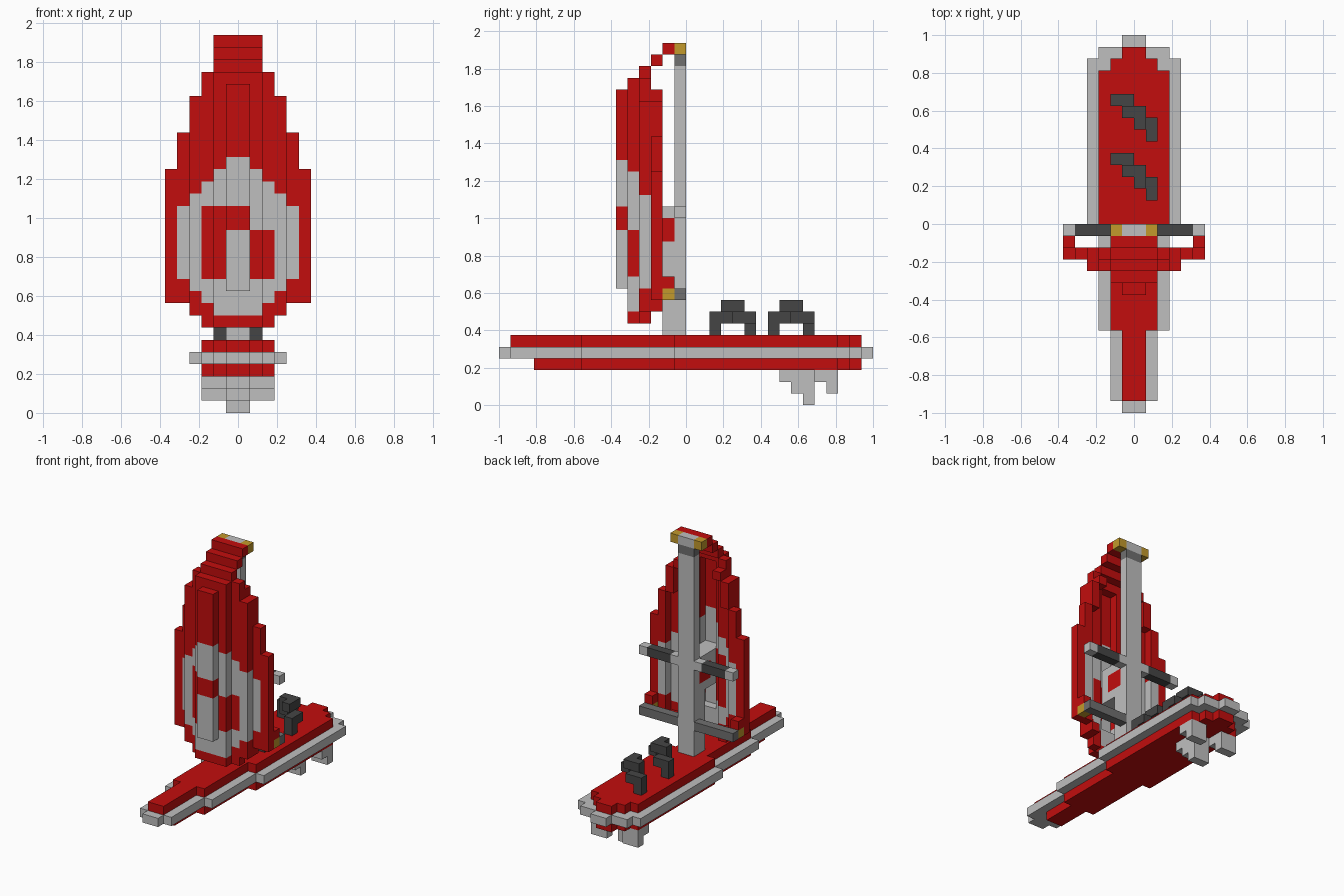
import bpy, bmesh
from mathutils import Vector

if "Cube" in bpy.data.objects:
    bpy.data.objects.remove(bpy.data.objects["Cube"], do_unlink=True)

U = 0.0625  # edge of one block


def material(name, rgb):
    m = bpy.data.materials.new(name)
    m.diffuse_color = (*rgb, 1)
    m.use_nodes = True
    m.node_tree.nodes["Principled BSDF"].inputs["Base Color"].default_value = (*rgb, 1)
    return m


RED, LIGHT, MID, DARK, GOLD = range(5)
MATS = [material("red", (0.54, 0.004, 0.004)),
        material("light grey", (0.52, 0.52, 0.52)),
        material("mid grey", (0.16, 0.16, 0.16)),
        material("dark grey", (0.06, 0.06, 0.06)),
        material("gold", (0.54, 0.32, 0.025))]


def part(name, boxes, colour, mirror=False):
    """Union of block boxes (x0, x1, y0, y1, z0, z1); colour is an index or a rule on the cell."""
    cells = set()
    for x0, x1, y0, y1, z0, z1 in boxes:
        for x in range(x0, x1):
            for y in range(y0, y1):
                for z in range(z0, z1):
                    cells.add((x, y, z))
                    if mirror:
                        cells.add((-1 - x, y, z))
    bm = bmesh.new()
    for c in sorted(cells):
        for axis in range(3):
            for side in (0, 1):
                n = list(c)
                n[axis] += 2 * side - 1
                if tuple(n) in cells:
                    continue
                a, b = (axis + 1) % 3, (axis + 2) % 3
                ring = [(0, 0), (1, 0), (1, 1), (0, 1)]
                if not side:
                    ring.reverse()
                verts = []
                for i, j in ring:
                    p = Vector(c)
                    p[axis] += side
                    p[a] += i
                    p[b] += j
                    verts.append(bm.verts.new(p * U))
                face = bm.faces.new(verts)
                face.material_index = colour(*c) if callable(colour) else colour
    bmesh.ops.remove_doubles(bm, verts=bm.verts, dist=1e-4)
    bmesh.ops.dissolve_limit(bm, angle_limit=0.01, verts=bm.verts, edges=bm.edges,
                             delimit={'MATERIAL'})
    me = bpy.data.meshes.new(name)
    bm.to_mesh(me)
    bm.free()
    for m in MATS:
        me.materials.append(m)
    ob = bpy.data.objects.new(name, me)
    bpy.context.collection.objects.link(ob)
    return ob


def slab(rows, z):
    """Board layer from (half width, y0, y1) rows."""
    return [(-w, w, y0, y1, z, z + 1) for w, y0, y1 in rows]


# Board: red deck, grey rail, red hull
part("board_rail", slab([(1, -16, -15), (2, -15, -9), (3, -9, -1), (4, -1, 14),
                         (3, 14, 15), (1, 15, 16)], 4), LIGHT)
tail = [(2, -9, -1), (3, -1, 13), (2, 13, 14), (1, 14, 15)]
part("board_deck", slab([(1, -15, -9)] + tail, 5), RED)
part("board_hull", slab([(1, -13, -9)] + tail, 3), RED)

# Fins
part("centre_fin", [(-1, 1, 8, 11, 2, 3), (-1, 1, 9, 11, 1, 2), (-1, 1, 10, 11, 0, 1)], LIGHT)
part("side_fins", [(1, 3, 11, 13, 2, 3), (1, 3, 12, 13, 1, 2)], LIGHT, True)

# Diagonal foot straps
for name, y in (("front_foot_strap", 2), ("rear_foot_strap", 7)):
    part(name, [(1, 2, y, y + 1, 6, 8), (1, 2, y + 1, y + 2, 7, 8),
                (0, 1, y + 1, y + 2, 8, 9), (-1, 1, y + 2, y + 3, 8, 9),
                (-1, 0, y + 2, y + 3, 7, 8), (-2, 0, y + 3, y + 4, 7, 8),
                (-2, -1, y + 3, y + 4, 6, 7)], DARK)


# Mast with thick foot, sail bracket and gold tipped head
def mast_colour(x, y, z):
    if z == 30 and x in (-2, 1):
        return GOLD
    if z == 29:
        return MID
    if -3 <= y < -1 and 14 <= z < 16:
        return RED
    return LIGHT


part("mast", [(-1, 1, -1, 0, 6, 31), (-2, 2, -1, 0, 30, 31), (-1, 1, -2, 0, 6, 17),
              (-1, 1, -3, -1, 14, 17), (-1, 1, -5, -2, 13, 17)], mast_colour)

# Booms
part("upper_boom", [(1, 6, -1, 0, 16, 17)],
     lambda x, y, z: DARK if 2 <= max(x, -1 - x) < 5 else LIGHT, True)
part("lower_boom", [(1, 6, -1, 0, 9, 10)], MID, True)
part("boom_clips", [(5, 6, -2, -1, 9, 11)],
     lambda x, y, z: GOLD if z == 9 else RED, True)


# Sail: stepped shell with a grey emblem ring and red inner patches
RING = [(8, 21), (8, 20), (9, 19), (10, 18), (11, 17)]  # grey z range per column from the centre


def sail_colour(x, y, z):
    c = max(x, -1 - x)
    if c >= len(RING) or not RING[c][0] <= z < RING[c][1]:
        return RED
    if -3 <= x < 1 and 15 <= z < 17:
        return RED
    if c in (1, 2) and 11 <= z < (17 if x < 0 else 15):
        return RED
    return LIGHT


part("sail", [
    (0, 1, -6, -5, 10, 27),                            # centre rib
    (0, 1, -5, -4, 7, 10), (0, 1, -5, -4, 27, 28),     # rib ends
    (1, 2, -5, -4, 7, 28),
    (2, 3, -4, -3, 7, 28), (3, 4, -4, -3, 8, 26),
    (2, 3, -3, -2, 26, 27), (3, 4, -3, -2, 23, 26), (3, 4, -3, -2, 8, 9),  # rim
    (4, 5, -3, -2, 9, 23), (5, 6, -3, -2, 9, 20),
    (0, 2, -4, -3, 28, 29), (0, 2, -3, -2, 29, 30), (0, 2, -2, -1, 30, 31),  # head steps
], sail_colour, True)
